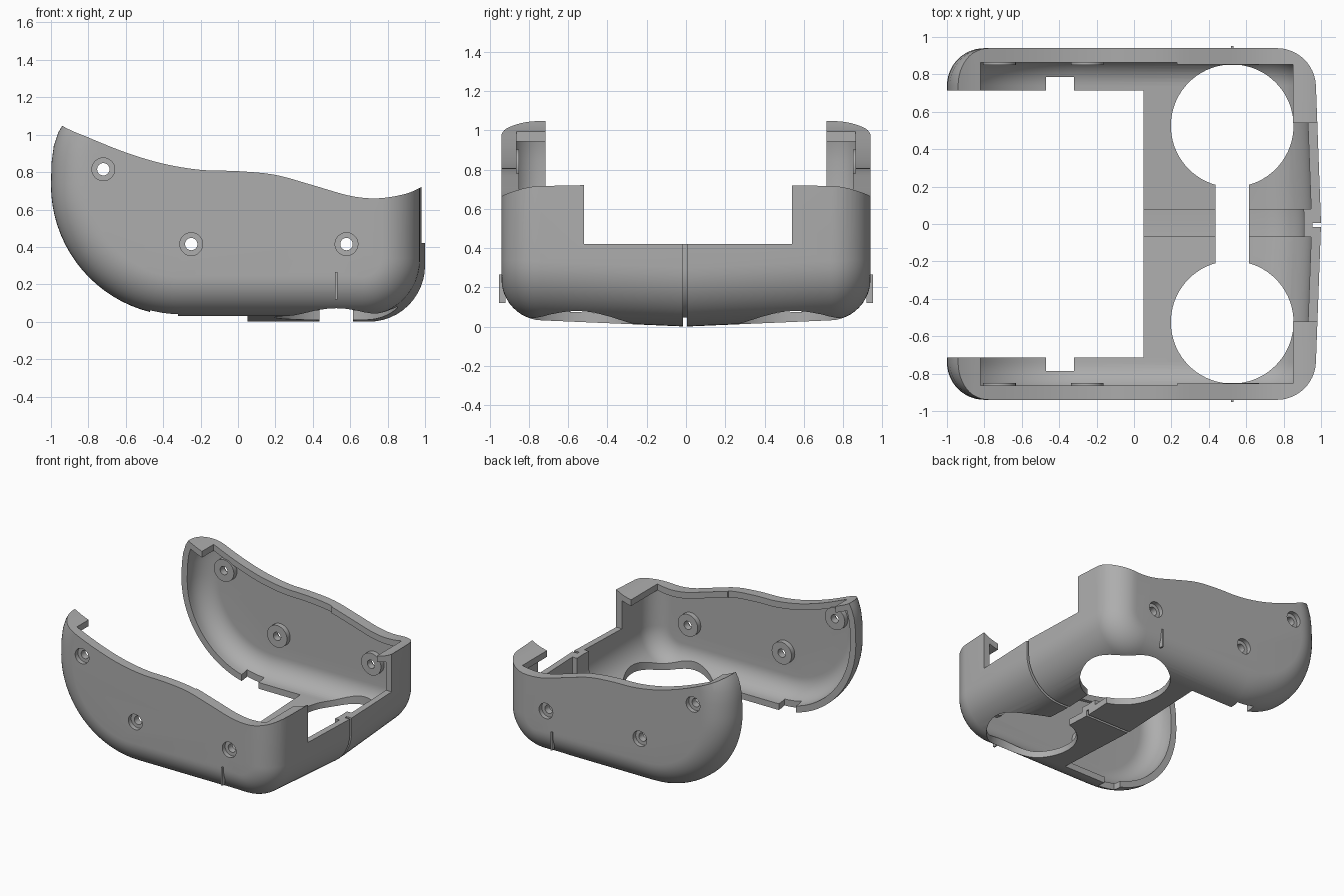
import bpy, bmesh
from math import sin, cos, pi, radians
from mathutils import Vector, Matrix

if "Cube" in bpy.data.objects:
    bpy.data.objects.remove(bpy.data.objects["Cube"])

grey = bpy.data.materials.new("plain grey")
grey.use_nodes = True
tone = (0.42, 0.42, 0.42, 1)
grey.diffuse_color = tone
grey.node_tree.nodes["Principled BSDF"].inputs["Base Color"].default_value = tone


def make(name, bm):
    bmesh.ops.recalc_face_normals(bm, faces=bm.faces)
    mesh = bpy.data.meshes.new(name)
    bm.to_mesh(mesh)
    bm.free()
    mesh.materials.append(grey)
    ob = bpy.data.objects.new(name, mesh)
    bpy.context.collection.objects.link(ob)
    return ob


def loft(name, rows):
    """Closed solid through rows of equally many points."""
    bm = bmesh.new()
    rings = [[bm.verts.new(p) for p in row] for row in rows]
    n = len(rings[0])
    for a, b in zip(rings, rings[1:]):
        for i in range(n):
            j = (i + 1) % n
            bm.faces.new((a[i], a[j], b[j], b[i]))
    bm.faces.new(rings[0])
    bm.faces.new(rings[-1])
    return make(name, bm)


def box(name, x0, x1, y0, y1, z0, z1):
    bm = bmesh.new()
    size = Matrix.Diagonal((x1 - x0, y1 - y0, z1 - z0, 1))
    mid = Matrix.Translation(((x0 + x1) / 2, (y0 + y1) / 2, (z0 + z1) / 2))
    bmesh.ops.create_cube(bm, size=1, matrix=mid @ size)
    return make(name, bm)


def cylinder(name, centre, radius, depth, along_y=True, sides=32):
    bm = bmesh.new()
    turn = Matrix.Rotation(pi / 2, 4, 'X') if along_y else Matrix()
    bmesh.ops.create_cone(bm, cap_ends=True, segments=sides, radius1=radius,
                          radius2=radius, depth=depth,
                          matrix=Matrix.Translation(centre) @ turn)
    return make(name, bm)


def combine(target, tool, operation='DIFFERENCE'):
    mod = target.modifiers.new("cut", 'BOOLEAN')
    mod.operation, mod.object, mod.solver = operation, tool, 'EXACT'
    graph = bpy.context.evaluated_depsgraph_get()
    mesh = bpy.data.meshes.new_from_object(target.evaluated_get(graph))
    target.modifiers.clear()
    target.data = mesh
    bpy.data.objects.remove(tool)


def section(y, d):
    """Side outline at y, moved inward by d; floor and end wall bulge at the middle."""
    lift, right = 0.043 * abs(y), 1 - 0.037 * abs(y)
    pts = [(-0.8 + d, 1.4), (-0.93 + d, 1.065), (-0.962 + d, 1.01),
           (-0.985 + d, 0.94), (-0.997 + d, 0.85)]
    for cx, radius, start, steps in ((-0.3, 0.7, 180, 20), (right - 0.3, 0.3, 270, 12)):
        for i in range(steps + 1):
            a = radians(start + 90 * i / steps)
            pts.append((cx + (radius - d) * cos(a), lift + radius + (radius - d) * sin(a)))
    pts.append((right - d, 1.4))
    return [(x, y, z) for x, z in pts]


def tub(name, wall, half, radius):
    """Rounded tub, inset by the wall thickness."""
    side = []
    for i in range(13):
        a = pi / 2 * i / 12
        side.append((half - radius + radius * sin(a), wall + radius * (1 - cos(a))))
    stations = [(-y, d) for y, d in reversed(side)] + [(0, wall)] + side
    return loft(name, [section(y, d) for y, d in stations])


def above_rim(name, drop):
    """Everything above the wavy rim line."""
    keys = [Vector(p) for p in ((-1.2, 1.2), (-0.94, 1.047), (-0.8, 0.985), (-0.6, 0.905),
            (-0.4, 0.845), (-0.2, 0.812), (0, 0.805), (0.2, 0.785), (0.4, 0.73),
            (0.6, 0.673), (0.75, 0.66), (0.9, 0.685), (1.0, 0.73), (1.1, 0.78))]
    line = []
    for a, b, c, d in zip(keys, keys[1:], keys[2:], keys[3:]):
        for i in range(6):
            t = i / 6
            line.append(b + (c - a) * (t / 2) + (2 * a - 5 * b + 4 * c - d) * (t * t / 2)
                        + (3 * b - a - 3 * c + d) * (t ** 3 / 2))
    line = [keys[0]] + line + [keys[-2], keys[-1]]
    outline = [(p.x, p.y - drop) for p in line] + [(1.1, 2), (-1.2, 2)]
    return loft(name, [[(x, y, z) for x, z in outline] for y in (-1.2, 1.2)])


# Hollow shell with a thin lip left under the rim
shell = tub("shell", 0, 0.94, 0.2)
cavity = tub("cavity", 0.05, 0.89, 0.15)
combine(cavity, above_rim("lip_space", 0.05))
combine(shell, cavity)
combine(shell, box("lip_opening_left", -0.82, 0.23, -0.863, 0.863, 0.5, 1.6))
combine(shell, box("lip_opening_right", 0.2, 0.85, -0.852, 0.852, 0.5, 1.6))

# Seam slit, bridged inside by a joining strip
combine(shell, box("seam_slit", 0, 1.1, -0.015, 0.005, -0.1, 0.6))
strip = loft("joining_strip", [section(y, 0.045) for y in (-0.07, 0, 0.08)])
combine(strip, loft("strip_inside", [section(y, 0.09) for y in (-0.2, 0, 0.2)]))
combine(shell, strip, 'UNION')

# Screw bosses and outer fins on both sides
screws = ((-0.72, 0.815), (-0.25, 0.415), (0.58, 0.415))
for s in (-1, 1):
    for x, z in screws:
        combine(shell, cylinder("boss", (x, s * 0.885, z), 0.088, 0.07), 'UNION')
    ends = sorted((s * 0.92, s * 0.953))
    combine(shell, box("fin", 0.519, 0.531, *ends, 0.12, 0.265), 'UNION')

# Rim, end openings and floor openings
combine(shell, above_rim("rim_cut", 0))
combine(shell, box("open_end", -1.3, 0.05, -0.715, 0.715, -0.3, 2))
combine(shell, box("wall_opening", 0.7, 1.3, -0.52, 0.54, 0.42, 2))
combine(shell, box("floor_notch", -0.47, -0.32, -0.787, 0.787, -0.2, 0.3))
combine(shell, box("floor_slot", 0.435, 0.615, -0.4, 0.4, -0.2, 0.3))
for s in (-1, 1):
    combine(shell, cylinder("round_opening", (0.525, s * 0.525, 0.1), 0.328, 0.6, False, 72))
    for x, z in screws:
        combine(shell, cylinder("screw_hole", (x, s * 0.9, z), 0.033, 0.3))
        combine(shell, cylinder("counterbore", (x, s * 0.955, z), 0.061, 0.1))

bpy.ops.object.select_all(action='DESELECT')
shell.select_set(True)
bpy.context.view_layer.objects.active = shell
bpy.ops.object.shade_smooth_by_angle(angle=radians(30))
